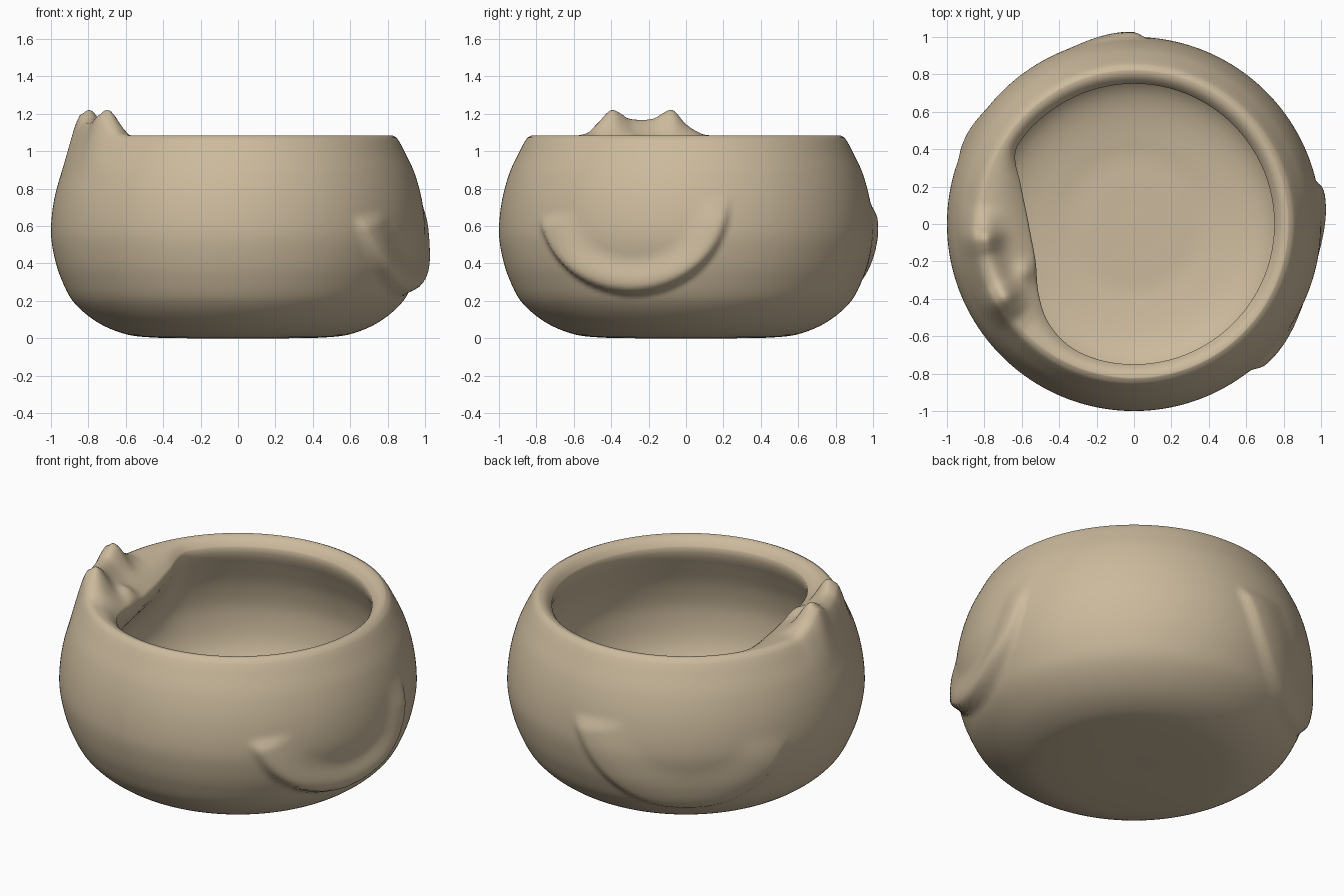
import bpy, bmesh, math

if "Cube" in bpy.data.objects:
    bpy.data.objects.remove(bpy.data.objects["Cube"])

N = 288  # segments around the bowl


def smooth(t):
    t = max(0.0, min(1.0, t))
    return t * t * (3 - 2 * t)


def curve(table, x):
    """Cubic interpolation through (x, y) pairs."""
    if x <= table[0][0]:
        return table[0][1]
    if x >= table[-1][0]:
        return table[-1][1]
    i = max(j for j in range(len(table) - 1) if table[j][0] <= x)

    def slope(j):
        a, b = table[max(j - 1, 0)], table[min(j + 1, len(table) - 1)]
        return (b[1] - a[1]) / (b[0] - a[0])
    (x0, y0), (x1, y1) = table[i], table[i + 1]
    h = x1 - x0
    t = (x - x0) / h
    return ((2*t**3 - 3*t*t + 1) * y0 + (t**3 - 2*t*t + t) * h * slope(i)
            + (3*t*t - 2*t**3) * y1 + (t**3 - t*t) * h * slope(i + 1))


def sample(points, n):
    """Resample a profile of (r, z) points by arc length."""
    acc = [0.0]
    for a, b in zip(points, points[1:]):
        acc.append(acc[-1] + math.dist(a, b))
    rs = [(s, p[0]) for s, p in zip(acc, points)]
    zs = [(s, p[1]) for s, p in zip(acc, points)]
    return [(curve(rs, acc[-1] * i / n), curve(zs, acc[-1] * i / n)) for i in range(n + 1)]


# profiles: outer wall upward, inner wall downward
outer = sample([(0, 0), (.25, 0), (.45, .004), (.6, .022), (.75, .085), (.88, .195),
                (.95, .33), (.985, .45), (1, .57), (.985, .73), (.945, .88),
                (.895, .99), (.85, 1.07), (.828, 1.083)], 90)
inner = sample([(.75, 1.03), (.755, .98), (.79, .9), (.85, .75), (.88, .57), (.84, .35),
                (.7, .18), (.4, .105), (.2, .1), (0, .1)], 50)

# opening radius by angle (pushed in by the head) and ear ridge height by angle
opening = [(125, .75), (140, .752), (149, .74), (161, .64), (175, .575), (190, .553),
           (203, .569), (217, .636), (228, .694), (242, .738), (256, .75)]
ears = [(171, 0), (174, .008), (180, .06), (185, .135), (189, .118), (192, .092), (197, .083),
        (203, .092), (206, .118), (210, .135), (215, .07), (219, .02), (224, 0)]


def crescent(u, z, cu, cz, rad, lo, hi, height, width):
    """Raised band with a crisp outer edge and a soft inner edge."""
    t = rad - math.hypot(u - cu, z - cz)
    phi = math.degrees(math.atan2(u - cu, cz - z))
    ends = smooth((phi - lo) / 10) * smooth((hi - phi) / 25)
    return height * smooth(t / .045) * (1 - smooth((t - .05) / width)) * ends


def outer_point(r, z, a, h):
    x, y = r * math.cos(a), r * math.sin(a)
    d = 0
    if x > 0:      # curled tail
        d += crescent(y, z, -.28, .75, .53, -80, 95, .06 - .03 * smooth((z - .3) / .3), .17)
    u = (-x - y) * math.sqrt(.5)
    if y - x > 0:  # haunch on the opposite side
        d += crescent(u, z, -.15, .78, .62, -85, 75, .028, .25)
    z += h * .9 * smooth((z - .85) / .235)
    return (r + d, z)


def rim_point(s, rin, k, h, a):
    r = .828 + (rin - .828) * s
    z = 1.085 - .055 * s ** 2.5 - .04 * k * s * s
    z += h * math.exp(-((r - .80) / .08) ** 2)
    # muzzle bump
    x, y = r * math.cos(a), r * math.sin(a)
    z += .03 * math.exp(-((x + .575) ** 2 + (y + .25) ** 2) / .003)
    return (r, z)


bm = bmesh.new()
columns = []
for i in range(N):
    a = 2 * math.pi * i / N
    deg = 360 * i / N
    rin, h = curve(opening, deg), max(0, curve(ears, deg))
    k = max(0, (.75 - rin) / .2)
    col = [outer_point(r, z, a, h) for r, z in outer]
    col += [rim_point(j / 20, rin, k, h, a) for j in range(1, 20)]
    for r, z in inner:
        f = smooth((z - .4) / .6)
        col.append((r - (.75 - rin) * f, z - .04 * k * f))
    columns.append([bm.verts.new((r * math.cos(a), r * math.sin(a), z)) for r, z in col])
for i in range(N):
    c, d = columns[i], columns[(i + 1) % N]
    for j in range(len(c) - 1):
        bm.faces.new((c[j], d[j], d[j + 1], c[j + 1]))
bmesh.ops.remove_doubles(bm, verts=bm.verts, dist=1e-5)
bmesh.ops.recalc_face_normals(bm, faces=bm.faces)
for f in bm.faces:
    f.smooth = True

mesh = bpy.data.meshes.new("cat_bowl")
bm.to_mesh(mesh)
bm.free()
clay = bpy.data.materials.new("tan_clay")
clay.diffuse_color = (.60, .49, .335, 1)
clay.use_nodes = True
clay.node_tree.nodes["Principled BSDF"].inputs["Base Color"].default_value = clay.diffuse_color
mesh.materials.append(clay)
bowl = bpy.data.objects.new("cat_bowl", mesh)
bpy.context.collection.objects.link(bowl)
